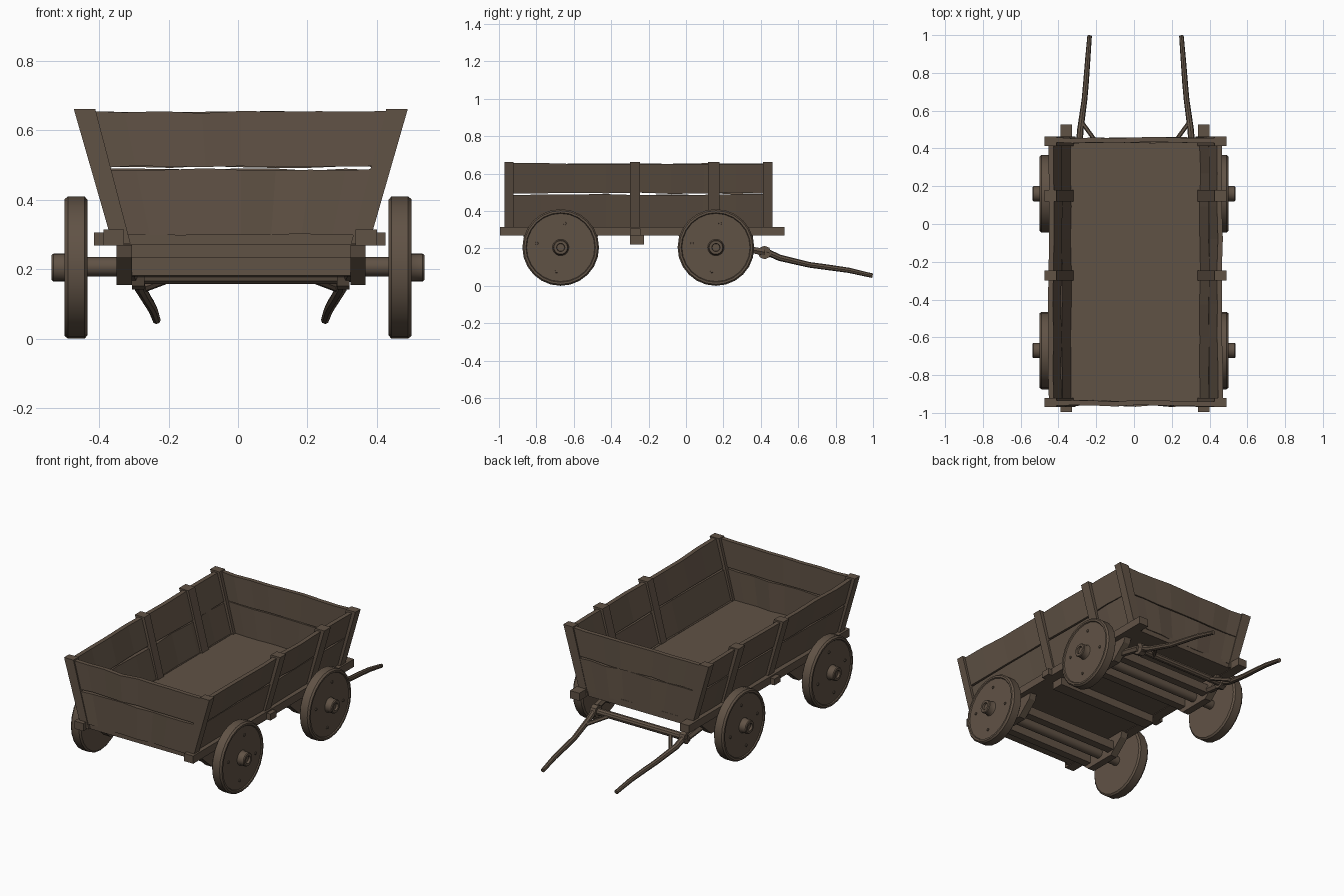
import bpy, bmesh, math, random
from mathutils import Vector

if "Cube" in bpy.data.objects:
    bpy.data.objects.remove(bpy.data.objects["Cube"])

random.seed(4)
wood = bpy.data.materials.new("weathered brown wood")
wood.diffuse_color = (0.118, 0.085, 0.06, 1)
wood.use_nodes = True
wood.node_tree.nodes["Principled BSDF"].inputs["Base Color"].default_value = wood.diffuse_color


def loft(name, sections, smooth=False):
    """Skin a row of equal-sized cross-sections and cap both ends."""
    bm = bmesh.new()
    rings = [[bm.verts.new(p) for p in s] for s in sections]
    n = len(rings[0])
    for a, b in zip(rings, rings[1:]):
        for i in range(n):
            j = (i + 1) % n
            bm.faces.new((a[i], a[j], b[j], b[i]))
    bm.faces.new(rings[0])
    bm.faces.new(rings[-1])
    bmesh.ops.recalc_face_normals(bm, faces=bm.faces)
    me = bpy.data.meshes.new(name)
    bm.to_mesh(me)
    bm.free()
    ob = bpy.data.objects.new(name, me)
    bpy.context.collection.objects.link(ob)
    me.materials.append(wood)
    if smooth:
        bpy.ops.object.select_all(action='DESELECT')
        ob.select_set(True)
        bpy.context.view_layer.objects.active = ob
        bpy.ops.object.shade_smooth_by_angle(angle=math.radians(35))
    return ob


def box(name, x0, x1, y0, y1, z0, z1):
    return loft(name, [[(x, y0, z0), (x, y1, z0), (x, y1, z1), (x, y0, z1)] for x in (x0, x1)])


def lathe_x(name, profile, y, z, sides, smooth=True):
    """Revolve (x, radius) pairs around a line along x."""
    secs = []
    for x, r in profile:
        secs.append([(x, y + r * math.cos(k * math.tau / sides),
                      z + r * math.sin(k * math.tau / sides)) for k in range(sides)])
    return loft(name, secs, smooth)


def tube(name, pts, radii, sides=8):
    """Round rod along a path."""
    pts = [Vector(p) for p in pts]
    secs = []
    for i, p in enumerate(pts):
        d = (pts[min(i + 1, len(pts) - 1)] - pts[max(i - 1, 0)]).normalized()
        u = d.cross(Vector((0, 0, 1))).normalized()
        v = u.cross(d)
        secs.append([p + radii[i] * (u * math.cos(k * math.tau / sides) + v * math.sin(k * math.tau / sides))
                     for k in range(sides)])
    return loft(name, secs, True)


CX = 0.008                      # the box sits slightly to the right
def lean(z):                    # centre line of the sloping walls
    return 0.348 + (z - 0.29) * 0.275

def wob(a):
    return random.uniform(-a, a)


# wall planks, two per side, with worn wavy edges
ROWS = (("lower", 0.30, 0.487), ("upper", 0.495, 0.653))
for s, side in ((-1, "left"), (1, "right")):
    for row, z0, z1 in ROWS:
        secs = []
        for i in range(9):
            y = -0.945 + 1.385 * i / 8
            a, b, o = z0 + wob(0.004), z1 + wob(0.004), wob(0.004)
            secs.append([(CX + s * (lean(z) + t + o), y, z)
                         for z, t in ((a, -0.013), (a, 0.013), (b, 0.013), (b, -0.013))])
        loft(f"{side}_{row}_plank", secs)
for yc, end in ((-0.95, "front"), (0.445, "back")):
    for row, z0, z1 in ROWS:
        secs = []
        for i in range(9):
            f = -1 + i / 4
            a, b, o = z0 + wob(0.003), z1 + wob(0.004), wob(0.005)
            secs.append([(CX + f * lean(z), yc + t + o, z)
                         for z, t in ((a, -0.013), (a, 0.013), (b, 0.013), (b, -0.013))])
        loft(f"{end}_{row}_plank", secs)

# leaning posts
for s, side in ((-1, "left"), (1, "right")):
    for k, (y0, y1) in enumerate(((-0.97, -0.922), (-0.3, -0.245), (0.118, 0.18), (0.412, 0.462))):
        secs = []
        for z, w in ((0.275, 0.026), (0.662, 0.031)):
            c = CX + s * lean(z)
            secs.append([(c - w, y0, z), (c + w, y0, z), (c + w, y1, z), (c - w, y1, z)])
        loft(f"{side}_post_{k}", secs)

# floor and frame
box("floor", -0.345, 0.365, -0.955, 0.455, 0.272, 0.312)
box("left_frame_beam", -0.388, -0.328, -0.995, 0.527, 0.268, 0.314)
box("right_frame_beam", 0.338, 0.4, -0.995, 0.527, 0.268, 0.314)
for k, y in enumerate((-0.272, 0.15)):
    box(f"cross_beam_{k}", -0.415, 0.425, y - 0.028, y + 0.028, 0.268, 0.306)
box("middle_under_beam", -0.33, 0.345, -0.3, -0.225, 0.222, 0.27)

# running gear: brackets, axles, wheels
WHEEL = [(0.434, 0.195), (0.442, 0.205), (0.49, 0.205), (0.5, 0.197), (0.5, 0.186),
         (0.494, 0.182), (0.494, 0.044), (0.5, 0.04), (0.532, 0.04), (0.537, 0.036),
         (0.537, 0.022), (0.525, 0.02)]
for y, pos in ((-0.67, "rear_end"), (0.16, "shaft_end")):
    for x in (-0.328, 0.346):
        loft(f"{pos}_axle_bracket", [[(x + d, y + a, z) for a, z in
             ((-0.2, 0.27), (-0.19, 0.235), (-0.1, 0.155), (0.1, 0.155), (0.19, 0.235), (0.2, 0.27))]
             for d in (-0.022, 0.022)])
    lathe_x(f"{pos}_axle", [(-0.46, 0.028), (0.46, 0.028)], y, 0.207, 12)
    for d in (-0.1, 0.1):
        box(f"{pos}_bracket_bar", -0.32, 0.335, y + d - 0.024, y + d + 0.024, 0.182, 0.235)
    for s, side in ((-1, "left"), (1, "right")):
        lathe_x(f"{pos}_{side}_wheel", [(s * x, r) for x, r in WHEEL], y, 0.205, 24)
        for k in range(4):      # bolts
            a = math.radians(80 + 90 * k)
            lathe_x(f"{pos}_{side}_wheel_bolt", [(s * 0.49, 0.009), (s * 0.499, 0.008)],
                    y + 0.13 * math.cos(a), 0.205 + 0.13 * math.sin(a), 6, False)

# draw bar with the two pulling shafts
lathe_x("draw_bar", [(-0.3, 0.021), (0.315, 0.021)], 0.42, 0.178, 10)
for s, side in ((-1, "left"), (1, "right")):
    def P(x, y, z):
        return (CX + s * x, y, z)
    tube(f"{side}_draw_arm", [P(0.325, 0.22, 0.215), P(0.31, 0.42, 0.18)], [0.02, 0.02], 6)
    c = CX + s * 0.295
    lathe_x(f"{side}_draw_joint", [(c - 0.018, 0.036), (c + 0.018, 0.036)], 0.42, 0.178, 8, False)
    tube(f"{side}_shaft",
         [P(0.297, 0.43, 0.182), P(0.292, 0.5, 0.15), P(0.27, 0.66, 0.112), P(0.262, 0.75, 0.1),
          P(0.253, 0.87, 0.083), P(0.243, 0.997, 0.054)],
         [0.018, 0.017, 0.015, 0.015, 0.014, 0.012])
    tube(f"{side}_shaft_brace", [P(0.285, 0.54, 0.142), P(0.205, 0.43, 0.172)], [0.011, 0.011], 6)
